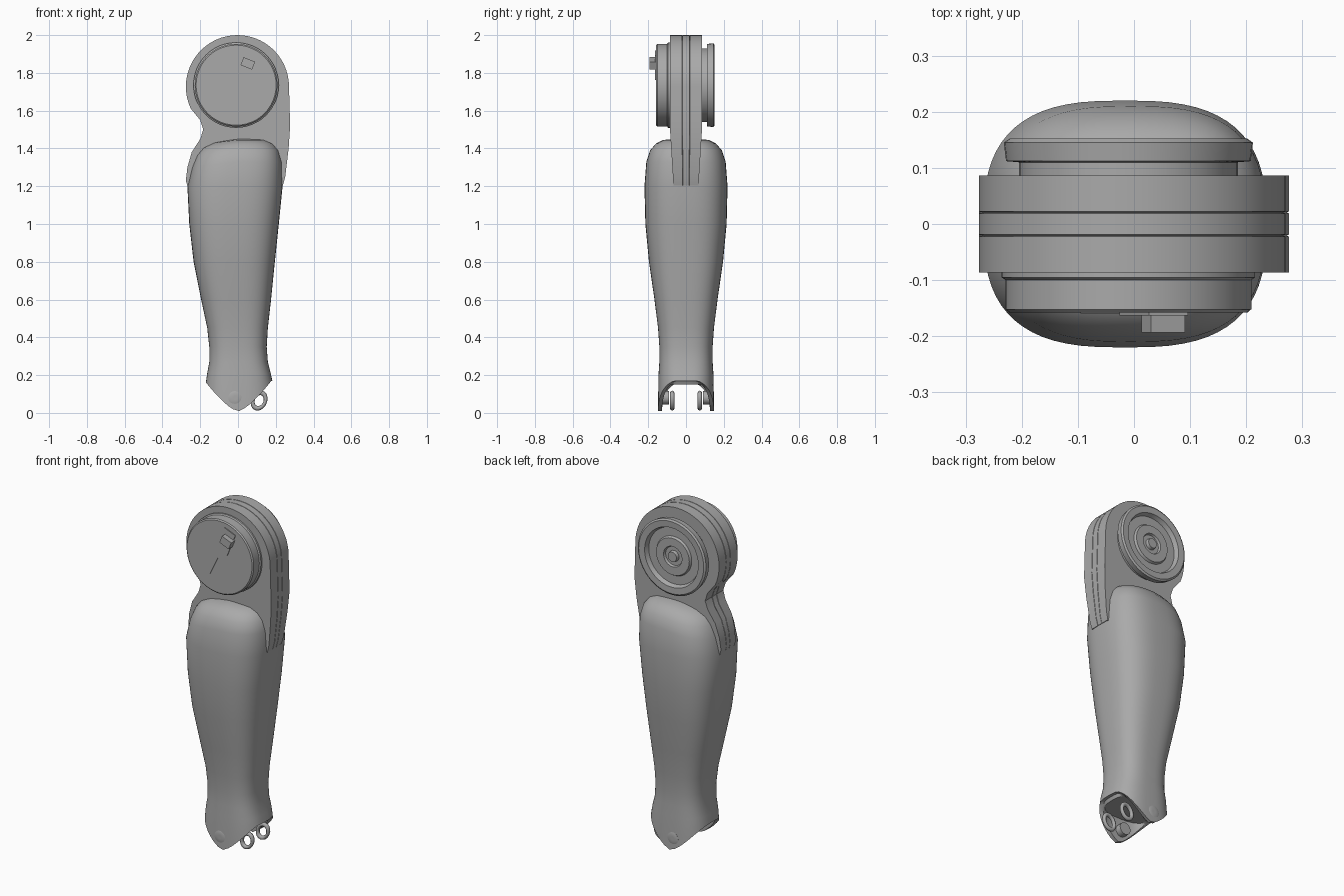
import bpy, bmesh, math
from mathutils import Vector

cube = bpy.data.objects.get("Cube")
if cube:
    bpy.data.objects.remove(cube, do_unlink=True)

grey = bpy.data.materials.new("plain grey")
grey.use_nodes = True
colour = (0.4, 0.4, 0.4, 1)
grey.diffuse_color = colour
grey.node_tree.nodes["Principled BSDF"].inputs["Base Color"].default_value = colour


def finish(obj, name, angle=30):
    obj.name = name
    obj.data.materials.clear()
    obj.data.materials.append(grey)
    bpy.ops.object.select_all(action='DESELECT')
    obj.select_set(True)
    bpy.context.view_layer.objects.active = obj
    bpy.ops.object.shade_smooth_by_angle(angle=math.radians(angle))
    return obj


def loft(name, rings, angle=30):
    """Skin a stack of equal-length rings and cap both ends."""
    bm = bmesh.new()
    rows = [[bm.verts.new(p) for p in ring] for ring in rings]
    n = len(rows[0])
    for a, b in zip(rows, rows[1:]):
        for i in range(n):
            j = (i + 1) % n
            bm.faces.new((a[i], a[j], b[j], b[i]))
    bm.faces.new(rows[0])
    bm.faces.new(rows[-1])
    bmesh.ops.recalc_face_normals(bm, faces=bm.faces)
    mesh = bpy.data.meshes.new(name)
    bm.to_mesh(mesh)
    bm.free()
    obj = bpy.data.objects.new(name, mesh)
    bpy.context.collection.objects.link(obj)
    return finish(obj, name, angle)


def lathe(name, profile, cx, cz, sides=48):
    """Turn (radius, y) points around an axis along y."""
    turn = [math.tau * i / sides for i in range(sides)]
    return loft(name, [[(cx + r * math.cos(t), y, cz + r * math.sin(t)) for t in turn]
                       for r, y in profile])


def box(name, centre, size, tilt):
    bpy.ops.mesh.primitive_cube_add(size=1, location=centre, rotation=(0, tilt, 0))
    obj = bpy.context.object
    obj.scale = size
    return finish(obj, name)


# Limb shell: rounded-box sections (z, x min, x max, half depth)
SIDES = 64


def section(x0, x1, hy, power=2.8):
    pts = []
    for i in range(SIDES):
        t = math.tau * i / SIDES
        c, s = math.cos(t), math.sin(t)
        pts.append(((x0 + x1) / 2 + (x1 - x0) / 2 * math.copysign(abs(c) ** (2 / power), c),
                    hy * math.copysign(abs(s) ** (2 / power), s)))
    return pts


stations = [
    (1.45, -0.08, 0.10, 0.07), (1.445, -0.14, 0.15, 0.12), (1.425, -0.19, 0.19, 0.16),
    (1.39, -0.22, 0.218, 0.19), (1.33, -0.245, 0.234, 0.21), (1.2, -0.268, 0.236, 0.22),
    (1.0, -0.258, 0.216, 0.215), (0.8, -0.235, 0.195, 0.196), (0.6, -0.195, 0.175, 0.167),
    (0.45, -0.163, 0.158, 0.148), (0.35, -0.152, 0.152, 0.141), (0.27, -0.152, 0.158, 0.141),
    (0.21, -0.163, 0.173, 0.145),
]
rings = []
for z, x0, x1, hy in stations:
    slope = 0.12 if z > 1.3 else 0     # the shoulder drops towards the right side
    rings.append([(x, y, z + slope * min(x, 0)) for x, y in section(x0, x1, hy)])

# Open lower end: front and back lobes, inner wall and roof of the cavity
rim = section(-0.17, 0.182, 0.148)
drop = [0.008 + 0.16 * (min(abs(x), 0.175) / 0.175) ** 1.4 for x, y in rim]
rings.append([(x, y, z) for (x, y), z in zip(rim, drop)])
rings.append([(x * 0.9, y * 0.86, z) for (x, y), z in zip(rim, drop)])
rings.append([(x * 0.85, y * 0.82, 0.15) for x, y in rim])
loft("limb_shell", rings, 40)

# Joint link: round head, notched right edge, two straps running into the shell
head = Vector((-0.003, 1.727))
outline = []
for i in range(33):
    t = math.radians(205 - 205 * i / 32)
    outline.append((head.x + 0.273 * math.cos(t), head.y + 0.273 * math.sin(t)))
outline += [(0.273, 1.62), (0.276, 1.52), (0.268, 1.4), (0.25, 1.25), (0.238, 1.205),
            (0.2, 1.2), (0.1, 1.3), (-0.1, 1.3), (-0.22, 1.18), (-0.262, 1.18),
            (-0.276, 1.23), (-0.268, 1.3), (-0.245, 1.38), (-0.2, 1.45),
            (-0.184, 1.5), (-0.2, 1.55)]
layers = [(-1, 1), (-0.26, 1), (-0.24, 0.985), (-0.22, 1),
          (0.22, 1), (0.24, 0.985), (0.26, 1), (1, 1)]


def half_width(z):
    return 0.086 - 0.02 * max(0, min(1, (1.52 - z) / 0.32))


loft("joint_link", [[(x * k, f * half_width(z), 1.6 + (z - 1.6) * k) for x, z in outline]
                    for f, k in layers])

# Joint discs on both faces of the link
lathe("front_joint_disc", [(0.226, -0.08), (0.226, -0.095), (0.219, -0.1),
                           (0.219, -0.152), (0.212, -0.158), (0.1, -0.158)], -0.01, 1.735)
lathe("back_joint_disc", [(0.195, 0.08), (0.195, 0.11), (0.218, 0.112), (0.222, 0.145),
                          (0.212, 0.152), (0.175, 0.15), (0.165, 0.125), (0.115, 0.125),
                          (0.108, 0.138), (0.06, 0.138), (0.055, 0.125), (0.032, 0.125),
                          (0.028, 0.143), (0.01, 0.143)], -0.01, 1.735)

# Latch and seam on the front disc
lean = math.radians(22)
box("latch_plate", (0.035, -0.159, 1.84), (0.075, 0.008, 0.14), lean)
box("latch_tab", (0.052, -0.175, 1.85), (0.065, 0.036, 0.045), lean)
box("disc_seam", (-0.045, -0.158, 1.68), (0.004, 0.003, 0.22), math.radians(26))

# Lower hinge: pins through the lobes and a pair of loops
for side, word in ((-1, "front"), (1, "back")):
    lathe(word + "_hinge_pin", [(0.036, side * 0.09), (0.036, side * 0.146),
                                (0.026, side * 0.149), (0.01, side * 0.149)], -0.015, 0.08, 20)
    bpy.ops.mesh.primitive_torus_add(major_radius=0.034, minor_radius=0.01,
                                     major_segments=28, minor_segments=8,
                                     location=(0.112, side * 0.073, 0.065),
                                     rotation=(math.pi / 2, math.radians(25), 0))
    loop = bpy.context.object
    loop.scale = (0.95, 1.25, 1.2)
    finish(loop, word + "_hinge_loop", 60)
